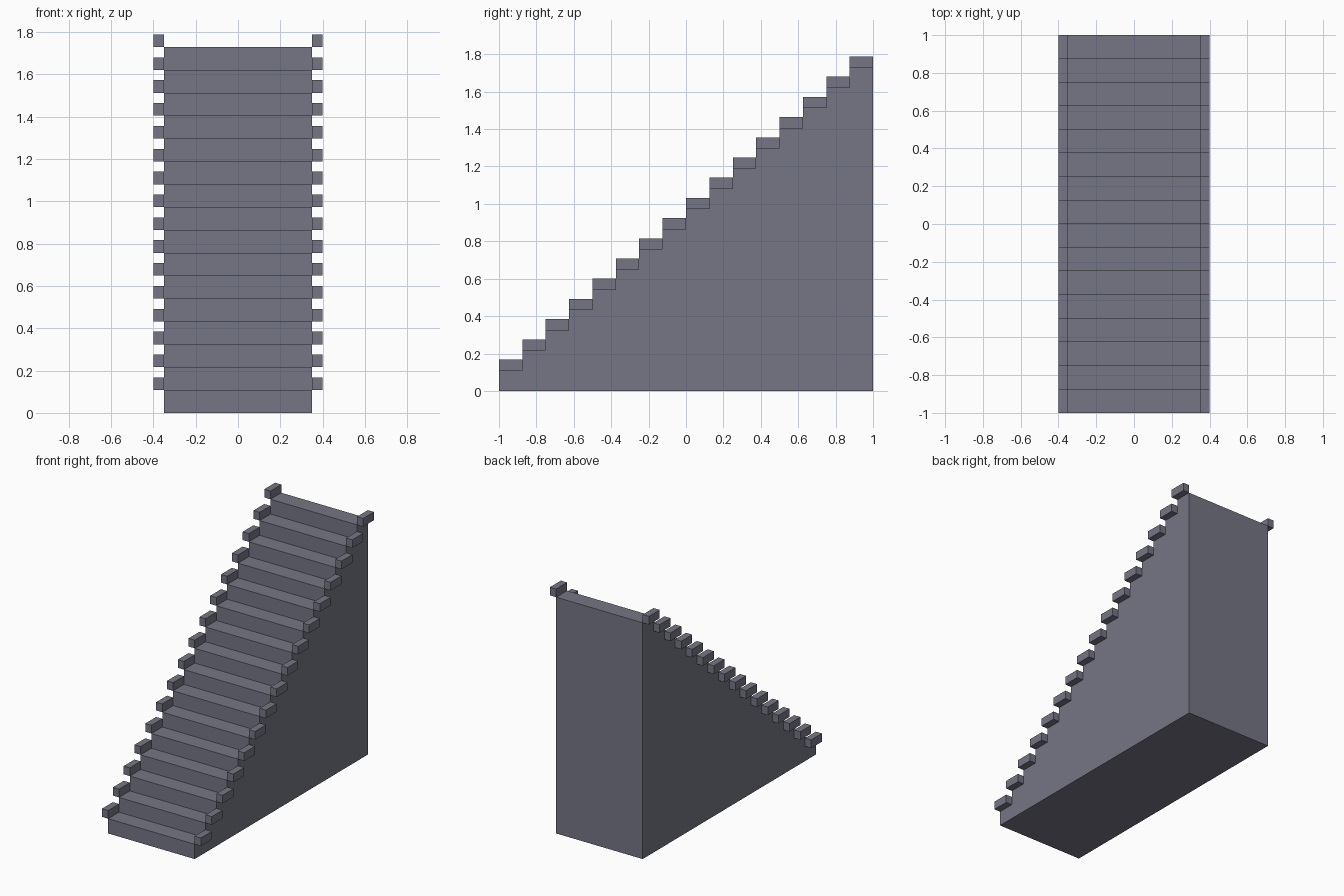
import bpy, bmesh

if "Cube" in bpy.data.objects:
    bpy.data.objects.remove(bpy.data.objects["Cube"])

STEPS, RUN, RISE = 16, 0.125, 0.108
HALF, CURB_W, CURB_H = 0.35, 0.05, 0.06

stone = bpy.data.materials.new("slate grey")
stone.diffuse_color = (0.18, 0.18, 0.235, 1)
stone.use_nodes = True
stone.node_tree.nodes["Principled BSDF"].inputs["Base Color"].default_value = stone.diffuse_color


def add_object(name, bm):
    bmesh.ops.recalc_face_normals(bm, faces=bm.faces)
    mesh = bpy.data.meshes.new(name)
    bm.to_mesh(mesh)
    bm.free()
    mesh.materials.append(stone)
    obj = bpy.data.objects.new(name, mesh)
    bpy.context.collection.objects.link(obj)
    return obj


# Solid staircase: stepped side profile extruded across the width
profile = [(-1, 0)]
for i in range(STEPS):
    y, z = -1 + i * RUN, (i + 1) * RISE
    profile += [(y, z), (y + RUN, z)]
profile.append((1, 0))

bm = bmesh.new()
side = bm.faces.new([bm.verts.new((-HALF, y, z)) for y, z in profile])
new = bmesh.ops.extrude_face_region(bm, geom=[side], use_keep_orig=True)["geom"]
bmesh.ops.translate(bm, vec=(2 * HALF, 0, 0),
                    verts=[g for g in new if isinstance(g, bmesh.types.BMVert)])
add_object("staircase", bm)

# Edge blocks: one beside each tread, mirrored to the other side
bm = bmesh.new()
for i in range(STEPS):
    block = bmesh.ops.create_cube(bm, size=1)["verts"]
    bmesh.ops.scale(bm, vec=(CURB_W, RUN, CURB_H), verts=block)
    bmesh.ops.translate(bm, verts=block, vec=(HALF + CURB_W / 2,
                        -1 + (i + 0.5) * RUN, (i + 1) * RISE + CURB_H / 2))
blocks = add_object("edge_blocks", bm)
mirror = blocks.modifiers.new("mirror", "MIRROR")
mirror.use_mirror_merge = False
